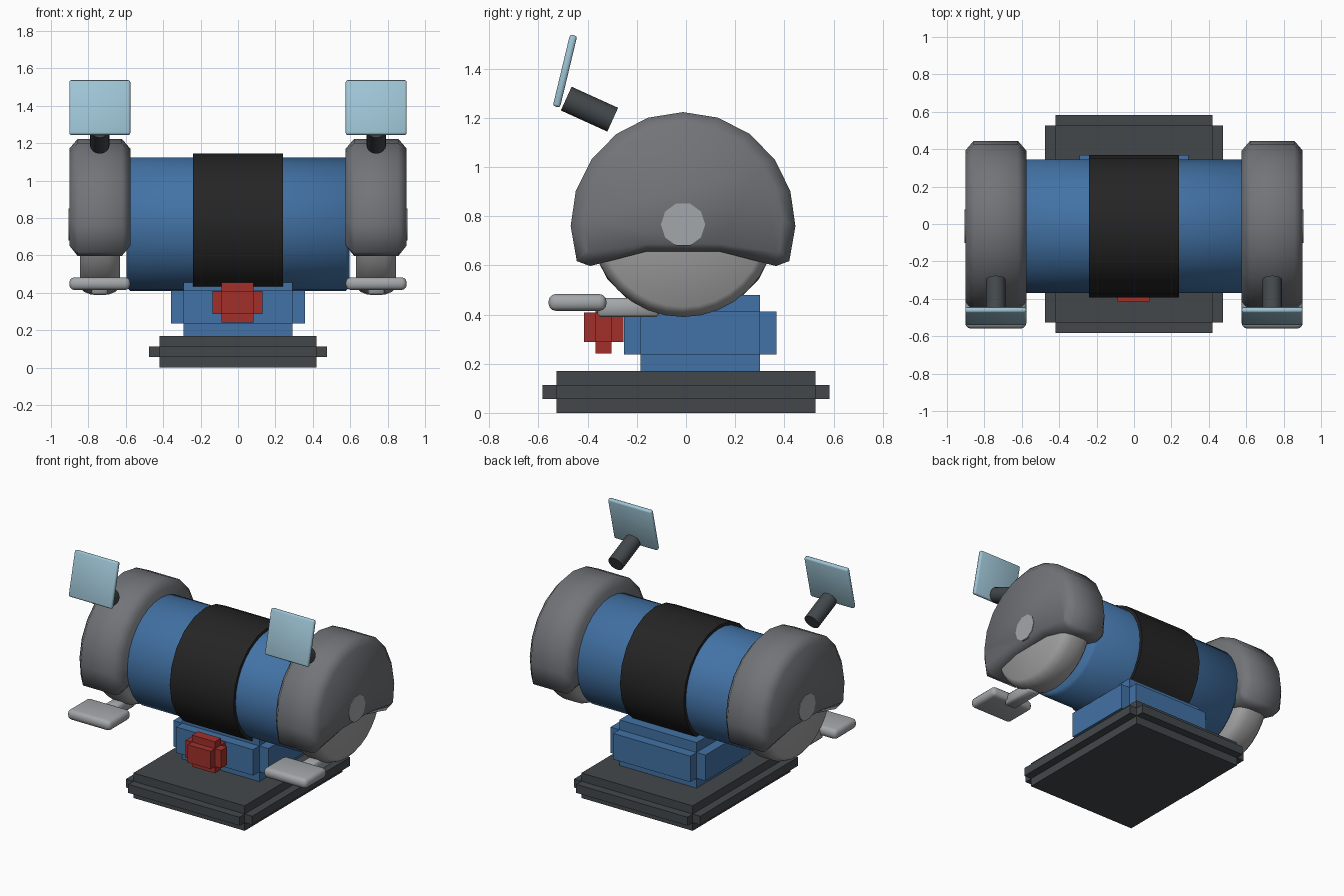
import bpy, bmesh
from math import sin, cos, radians, pi
from mathutils import Matrix, Vector

old = bpy.data.objects.get("Cube")
if old:
    bpy.data.objects.remove(old, do_unlink=True)


def material(name, r, g, b):
    m = bpy.data.materials.new(name)
    m.use_nodes = True
    m.diffuse_color = (r, g, b, 1)
    m.node_tree.nodes["Principled BSDF"].inputs["Base Color"].default_value = (r, g, b, 1)
    return m


BLUE = material("motor blue", .055, .17, .38)
BLACK = material("band black", .018, .018, .018)
DARK = material("dark iron", .055, .064, .07)
GUARD = material("guard grey", .17, .175, .19)
STONE = material("stone grey", .36, .36, .36)
STEEL = material("light steel", .37, .385, .4)
RED = material("switch red", .36, .03, .024)
GLASS = material("shield glass", .34, .55, .66)

AXIS_Y, AXIS_Z = -.012, .766      # spindle line
SIDE_X = .739                     # middle of each wheel


def finish(name, bm, mat, angle=None):
    bmesh.ops.recalc_face_normals(bm, faces=bm.faces)
    me = bpy.data.meshes.new(name)
    bm.to_mesh(me)
    bm.free()
    me.materials.append(mat)
    if angle:
        me.shade_smooth()
        me.set_sharp_from_angle(angle=radians(angle))
    ob = bpy.data.objects.new(name, me)
    bpy.context.collection.objects.link(ob)
    return ob


def add_box(bm, center, size):
    mat = Matrix.Translation(center) @ Matrix.Diagonal((*size, 1))
    return bmesh.ops.create_cube(bm, size=1, matrix=mat)["verts"]


def box(name, center, size, mat, bevel=0, segments=1, tilt=0):
    bm = bmesh.new()
    add_box(bm, (0, 0, 0), size)
    if bevel:
        bmesh.ops.bevel(bm, geom=bm.edges[:], offset=bevel, segments=segments,
                        profile=.5, affect='EDGES')
    bm.transform(Matrix.Translation(center) @ Matrix.Rotation(tilt, 4, 'X'))
    return finish(name, bm, mat, 60 if bevel else None)


def stepped_block(name, center, size, step, mat):
    """Three crossing boxes, each full length on one axis and two axes short."""
    bm = bmesh.new()
    full = Vector(size)
    for axis in range(3):
        s = full - Vector((step,) * 3) * 2
        s[axis] = full[axis]
        add_box(bm, center, s)
    return finish(name, bm, mat)


def loft(name, rings, mat, angle=60):
    """Join (x, outline) rings along the spindle and cap both ends."""
    bm = bmesh.new()
    loops = [[bm.verts.new((x, AXIS_Y + y, AXIS_Z + z)) for y, z in pts] for x, pts in rings]
    n = len(loops[0])
    for a, b in zip(loops, loops[1:]):
        for i in range(n):
            j = (i + 1) % n
            bm.faces.new((a[i], a[j], b[j], b[i]))
    bm.faces.new(loops[0])
    bm.faces.new(loops[-1])
    return finish(name, bm, mat, angle)


def circle(r, n):
    return [(r * cos(2 * pi * i / n), r * sin(2 * pi * i / n)) for i in range(n)]


def guard_outline(r, dip, corner, arch):
    """Arc over the wheel, closed below by a shallow arch."""
    arc = [radians(-dip + (180 + 2 * dip) * i / 12) for i in range(13)]
    pts = [(r * cos(a), r * sin(a)) for a in arc]
    cy, cz = corner
    return pts + [(-cy, cz), (-.15, arch), (.15, arch), (cy, cz)]


# Foot, pedestal and switch
stepped_block("foot", (0, 0, .085), (.95, 1.165, .17), .056, DARK)
stepped_block("pedestal", (0, .058, .325), (.715, .62, .31), .067, BLUE)
stepped_block("switch", (-.003, -.335, .348), (.266, .16, .215), .047, RED)

# Motor and its band
end, barrel = circle(.335, 32), circle(.357, 32)
loft("motor_body", [(-.597, end), (-.575, barrel), (.575, barrel), (.597, end)], BLUE)
band = circle(.38, 20)
loft("motor_band", [(-.24, band), (.24, band)], BLACK)

for side, s in (("left", 1), ("right", -1)):
    x = s * SIDE_X

    # Wheel guard with chamfered sides
    face = guard_outline(.405, 15, (.38, -.113), -.079)
    rim = guard_outline(.457, 19, (.378, -.169), -.11)
    loft(side + "_wheel_guard",
         [(x - .163, face), (x - .118, rim), (x + .118, rim), (x + .163, face)], GUARD)

    # Grinding wheel with a rounded rim
    steps = [(.107, .335), (.085, .36), (.045, .376)]
    rings = [(x - w, circle(r, 32)) for w, r in steps]
    rings += [(x + w, circle(r, 32)) for w, r in reversed(steps)]
    loft(side + "_grinding_wheel", rings, STONE)

    # Spindle cap
    cap = circle(.09, 10)
    loft(side + "_spindle_cap", [(x + s * .1, cap), (x + s * .166, cap)], STEEL, 40)

    # Tool rest and its arm
    box(side + "_tool_rest", (x, -.441, .449), (.326, .235, .068), STEEL, .028, 3)
    box(side + "_rest_arm", (x, -.235, .428), (.09, .25, .078), STEEL, .012)

    # Eye shield and its stem
    box(side + "_eye_shield", (x, -.492, 1.39), (.326, .03, .3), GLASS, .011, 2, radians(-13.5))
    a, b = Vector((x, -.487, 1.278)), Vector((x, -.298, 1.192))
    bm = bmesh.new()
    turn = (b - a).to_track_quat('Z', 'Y').to_matrix().to_4x4()
    bmesh.ops.create_cone(bm, cap_ends=True, segments=16, radius1=.053, radius2=.053,
                          depth=(b - a).length, matrix=Matrix.Translation((a + b) / 2) @ turn)
    finish(side + "_shield_stem", bm, DARK, 40)
